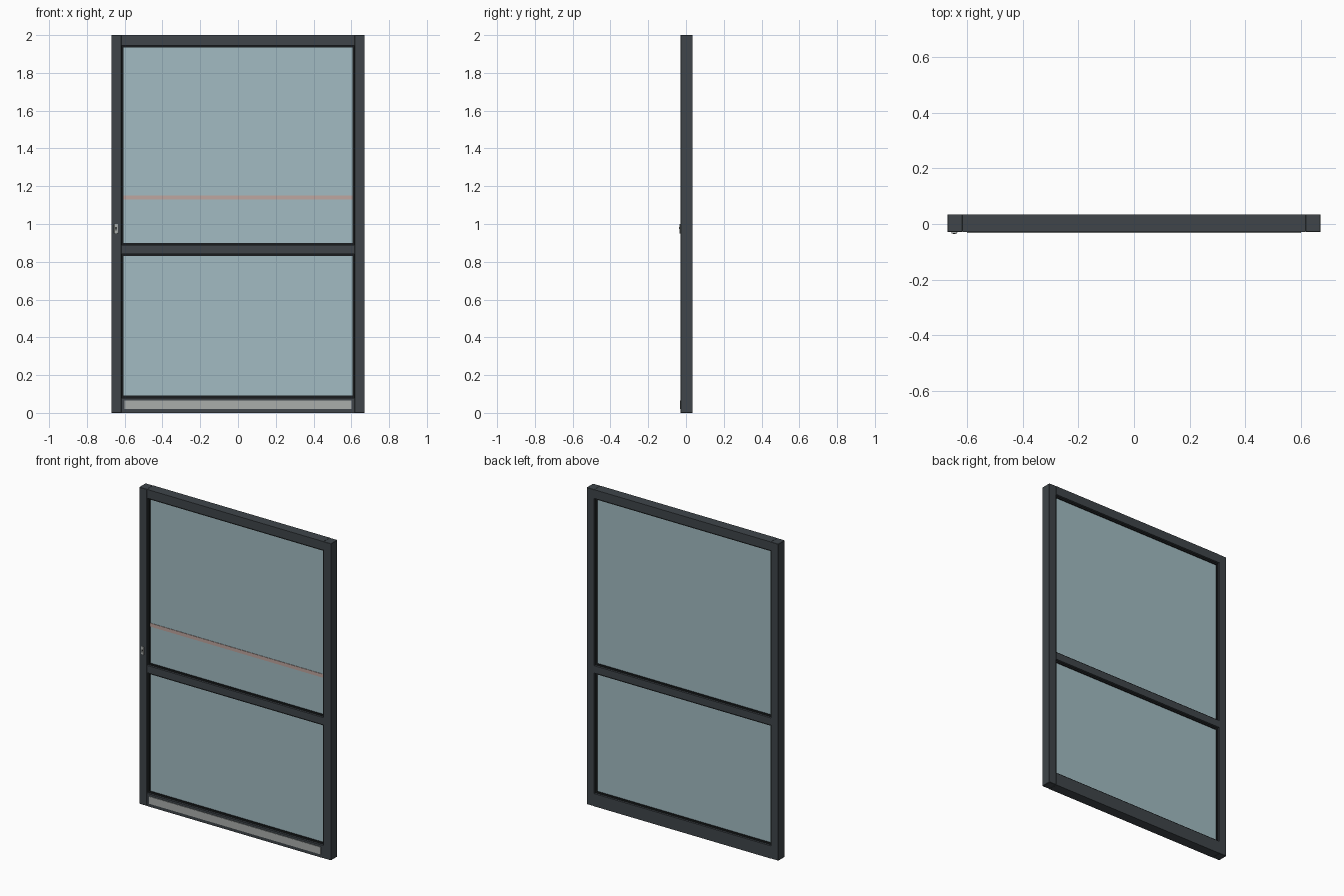
import bpy

if "Cube" in bpy.data.objects:
    bpy.data.objects.remove(bpy.data.objects["Cube"])


def material(name, rgb):
    m = bpy.data.materials.new(name)
    m.diffuse_color = (*rgb, 1)
    m.use_nodes = True
    m.node_tree.nodes["Principled BSDF"].inputs["Base Color"].default_value = m.diffuse_color
    return m


FRAME = material("dark_frame", (0.05, 0.06, 0.068))
RUBBER = material("black_rubber", (0.010, 0.012, 0.013))
GLASS = material("tinted_glass", (0.36, 0.50, 0.54))
STRIPE = material("warning_stripe", (0.52, 0.38, 0.35))
STEEL = material("steel", (0.40, 0.42, 0.41))


def box(name, x, y, z, mat, bevel=0.0, segments=1):
    """Box from (min, max) ranges on each axis."""
    bpy.ops.mesh.primitive_cube_add(size=1, location=[sum(r) / 2 for r in (x, y, z)])
    o = bpy.context.object
    o.name = name
    o.scale = [r[1] - r[0] for r in (x, y, z)]
    bpy.ops.object.transform_apply(location=False, rotation=False, scale=True)
    o.data.materials.append(mat)
    if bevel:
        b = o.modifiers.new("bevel", "BEVEL")
        b.width, b.segments = bevel, segments
    return o


W, IN = 0.67, 0.617            # half width, half opening width
Y = (-0.029, 0.035)            # frame depth
GY = (-0.010, 0.016)           # glass depth
SY = (-0.016, 0.022)           # gasket depth

# Stiles and rails
for side, s in (("left", -1), ("right", 1)):
    box(side + "_stile", sorted((s * IN, s * W)), Y, (0, 2), FRAME, 0.0015)
for name, z in (("bottom_rail", (0, 0.08)), ("middle_rail", (0.842, 0.888)),
                ("top_rail", (1.945, 2))):
    box(name, (-IN, IN), Y, z, FRAME)

# Glass panes, each with a surrounding gasket
G = 0.011
for name, z0, z1 in (("lower", 0.08, 0.842), ("upper", 0.888, 1.945)):
    box(name + "_glass", (-IN + G, IN - G), GY, (z0 + G, z1 - G), GLASS)
    for side, s in (("left", -1), ("right", 1)):
        box(f"{name}_{side}_gasket", sorted((s * (IN - G), s * IN)), SY, (z0, z1), RUBBER)
    box(name + "_bottom_gasket", (-IN + G, IN - G), SY, (z0, z0 + G), RUBBER)
    box(name + "_top_gasket", (-IN + G, IN - G), SY, (z1 - G, z1), RUBBER)

# Visibility stripe on the front of the upper pane
box("warning_stripe", (-IN + G, IN - G), (-0.013, -0.010), (1.13, 1.152), STRIPE)

# Kick plate
box("kick_plate", (-0.6, 0.6), (-0.032, -0.028), (0.02, 0.066), STEEL)

# Lock plate with keyhole
box("lock_plate", (-0.656, -0.635), (-0.035, -0.028), (0.95, 1.0), STEEL, 0.003, 2)
bpy.ops.mesh.primitive_cylinder_add(vertices=16, radius=0.005, depth=0.002,
                                    location=(-0.6455, -0.0348, 0.979),
                                    rotation=(1.5707963, 0, 0))
keyhole = bpy.context.object
keyhole.name = "keyhole"
keyhole.data.materials.append(RUBBER)
bpy.ops.object.shade_smooth_by_angle()
box("keyhole_slot", (-0.648, -0.643), (-0.0355, -0.034), (0.965, 0.978), RUBBER)
